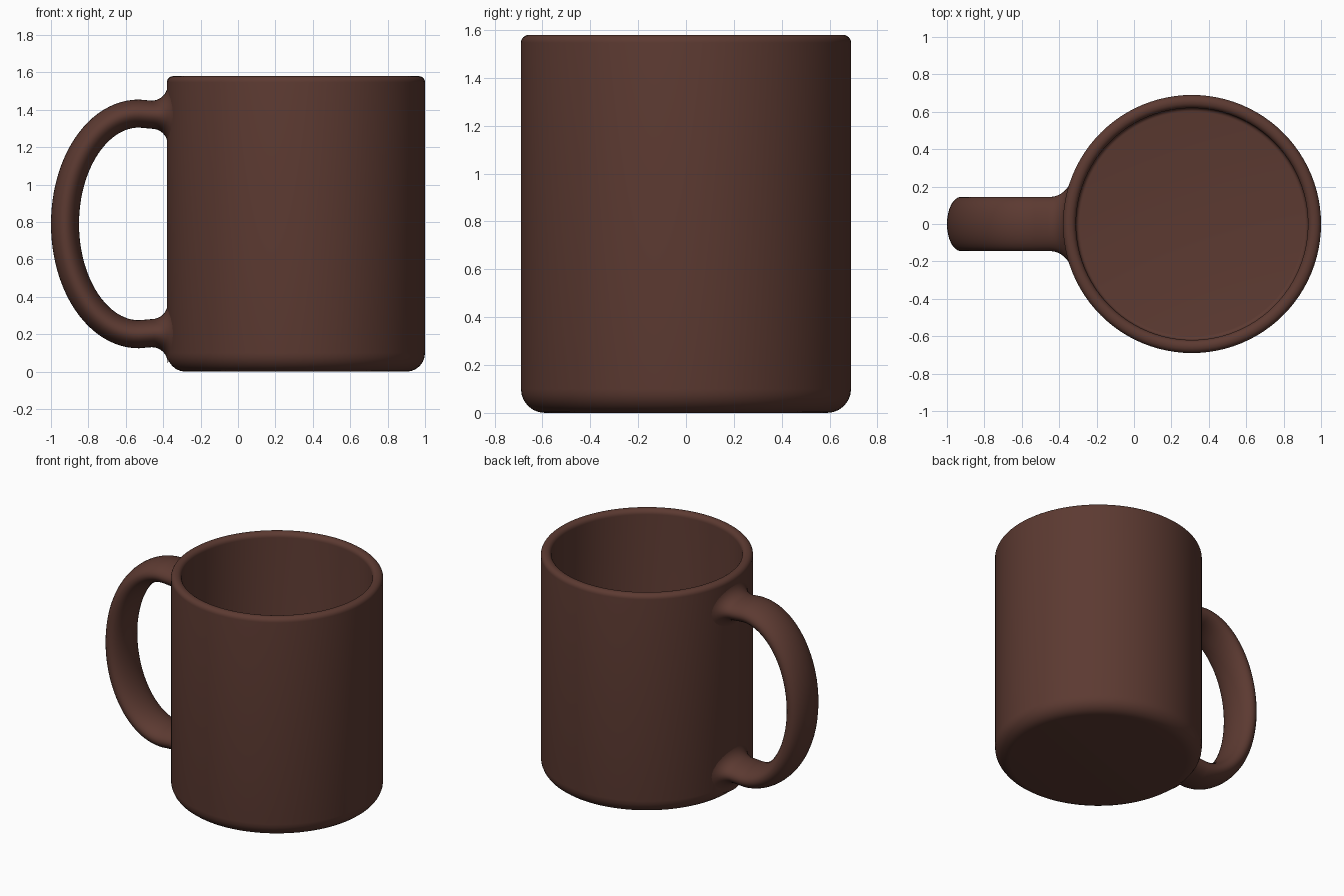
import bpy, bmesh, math
from math import sin, cos, pi, sqrt

if "Cube" in bpy.data.objects:
    bpy.data.objects.remove(bpy.data.objects["Cube"])

CX, R, R_IN, H, FLOOR = 0.31, 0.69, 0.62, 1.58, 0.08

brown = bpy.data.materials.new("dark brown glaze")
brown.diffuse_color = (0.107, 0.042, 0.031, 1)
brown.use_nodes = True
brown.node_tree.nodes["Principled BSDF"].inputs["Base Color"].default_value = brown.diffuse_color


def make_object(name, rings, closed_ends):
    """Skin a list of closed rings of points into a smooth mesh."""
    bm = bmesh.new()
    loops = [[bm.verts.new(p) for p in ring] for ring in rings]
    n = len(loops[0])
    for a, b in zip(loops, loops[1:]):
        for i in range(n):
            j = (i + 1) % n
            bm.faces.new((a[i], a[j], b[j], b[i]))
    if closed_ends:
        bm.faces.new(loops[0])
        bm.faces.new(loops[-1])
    bmesh.ops.recalc_face_normals(bm, faces=bm.faces)
    mesh = bpy.data.meshes.new(name)
    bm.to_mesh(mesh)
    bm.free()
    mesh.materials.append(brown)
    ob = bpy.data.objects.new(name, mesh)
    bpy.context.collection.objects.link(ob)
    bpy.context.view_layer.objects.active = ob
    ob.select_set(True)
    bpy.ops.object.shade_smooth_by_angle(angle=math.radians(40))
    ob.select_set(False)
    return ob


def arc(cr, cz, r, a0, a1, n=6):
    return [(cr + r * cos(math.radians(a0 + (a1 - a0) * k / n)),
             cz + r * sin(math.radians(a0 + (a1 - a0) * k / n))) for k in range(n + 1)]


# Cup: rounded base, rounded rim, hollow inside with a floor
profile = (arc(R - 0.1, 0.1, 0.1, -90, 0)
           + arc(R - 0.033, H - 0.033, 0.033, 0, 90)
           + arc(R_IN + 0.033, H - 0.033, 0.033, 90, 180)
           + arc(R_IN - 0.02, FLOOR + 0.02, 0.02, 0, -90, 4))
SEG = 96
make_object("cup", [[(CX + r * cos(2 * pi * i / SEG), r * sin(2 * pi * i / SEG), z)
                     for i in range(SEG)] for r, z in profile], True)

# Handle: oval section swept round a half ellipse, flaring into the cup wall
EX, EZ, A, B = -0.53, 0.79, 0.395, 0.59
HALF_T, HALF_W, FILLET, N = 0.075, 0.145, 0.085, 32


def section(x, z, nx, nz, grow=0.0):
    return [(x + nx * (HALF_T + grow) * cos(2 * pi * i / N),
             (HALF_W + grow) * sin(2 * pi * i / N),
             z + nz * (HALF_T + grow) * cos(2 * pi * i / N)) for i in range(N)]


def flare(sign):
    """Rings that follow the round cup wall while widening."""
    rings = []
    for k in range(9):
        t = pi / 2 * k / 8
        ring = section(0, EZ + sign * (B - 0.006), 0, sign, FILLET * (1 - cos(t)))
        rings.append([(CX - sqrt(R * R - y * y) - FILLET * (1 - sin(t)) + 0.004, y, z)
                      for _, y, z in ring])
    return rings


bow = []
for k in range(49):
    t = pi / 2 + pi * k / 48
    nx, nz = cos(t) / A, sin(t) / B
    length = math.hypot(nx, nz)
    bow.append(section(EX + A * cos(t), EZ + B * sin(t), nx / length, nz / length))
make_object("handle", flare(1)[::-1] + bow + flare(-1), False)
